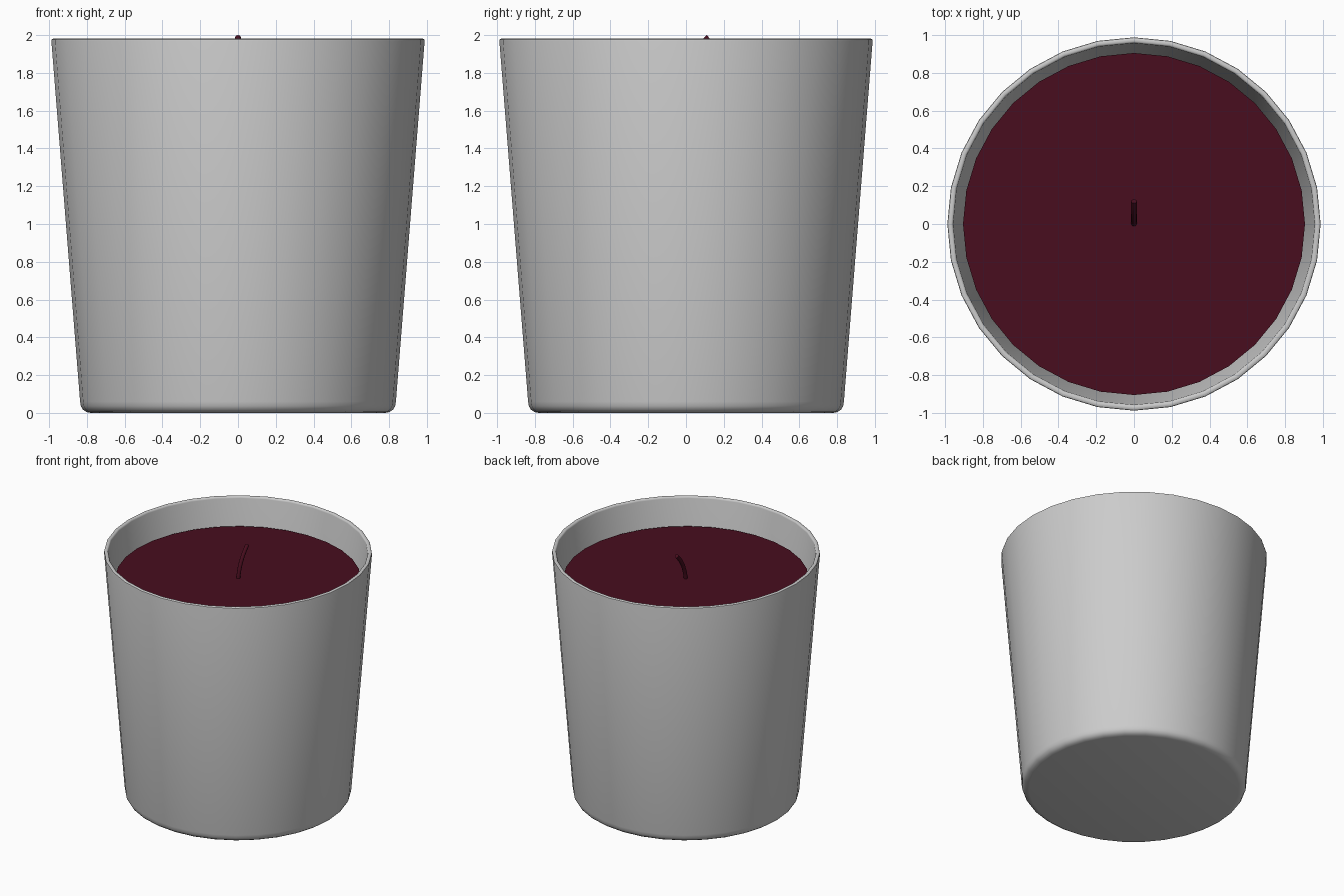
import bpy, bmesh, math
from mathutils import Vector

if "Cube" in bpy.data.objects:
    bpy.data.objects.remove(bpy.data.objects["Cube"])

SIDES = 32


def lathe(name, profile, mat=None):
    """Revolve (radius, z) points around z; radius 0 makes a pole."""
    bm = bmesh.new()
    rings = []
    for r, z in profile:
        if r == 0:
            rings.append([bm.verts.new((0, 0, z))] * SIDES)
        else:
            rings.append([bm.verts.new((r * math.cos(2 * math.pi * i / SIDES),
                                        r * math.sin(2 * math.pi * i / SIDES), z))
                          for i in range(SIDES)])
    for a, b in zip(rings, rings[1:]):
        for i in range(SIDES):
            j = (i + 1) % SIDES
            bm.faces.new(list(dict.fromkeys((a[i], a[j], b[j], b[i]))))
    return finish(name, bm, mat)


def finish(name, bm, mat):
    bmesh.ops.recalc_face_normals(bm, faces=bm.faces)
    me = bpy.data.meshes.new(name)
    bm.to_mesh(me)
    bm.free()
    ob = bpy.data.objects.new(name, me)
    bpy.context.collection.objects.link(ob)
    if mat:
        me.materials.append(mat)
    bpy.ops.object.select_all(action='DESELECT')
    ob.select_set(True)
    bpy.context.view_layer.objects.active = ob
    bpy.ops.object.shade_smooth_by_angle(angle=math.radians(40))
    return ob


wine = bpy.data.materials.new("wine_wax")
wine.diffuse_color = (0.065, 0.004, 0.013, 1)
wine.use_nodes = True
wine.node_tree.nodes["Principled BSDF"].inputs["Base Color"].default_value = wine.diffuse_color

# Tapered thin-walled cup with rounded base and softened rim
lathe("cup", [(0, 0), (0.78, 0), (0.803, 0.005), (0.821, 0.017), (0.832, 0.036),
              (0.836, 0.06), (0.988, 1.968), (0.986, 1.977), (0.979, 1.981),
              (0.966, 1.981), (0.960, 1.977), (0.957, 1.968),
              (0.806, 0.06), (0.77, 0.03), (0, 0.03)])

# Wax fill, slightly smaller than the inside of the cup
lathe("wax", [(0, 0.04), (0.765, 0.04), (0.905, 1.765), (0, 1.765)], wine)

# Wick: round tube bending towards the back
bm = bmesh.new()
R, STEPS, N = 0.015, 8, 12
p0, p1, p2 = Vector((0, 0, 1.74)), Vector((0, 0.015, 1.89)), Vector((0, 0.12, 1.989))
rings = []
for s in range(STEPS + 1):
    t = s / STEPS
    c = (1 - t) ** 2 * p0 + 2 * t * (1 - t) * p1 + t * t * p2
    d = ((1 - t) * (p1 - p0) + t * (p2 - p1)).normalized()
    side = Vector((1, 0, 0))
    up = d.cross(side)
    rings.append([bm.verts.new(c + R * (math.cos(a) * side + math.sin(a) * up))
                  for a in (2 * math.pi * k / N for k in range(N))])
for a, b in zip(rings, rings[1:]):
    for k in range(N):
        bm.faces.new((a[k], a[(k + 1) % N], b[(k + 1) % N], b[k]))
bm.faces.new(rings[0])
bm.faces.new(rings[-1])
finish("wick", bm, wine)
